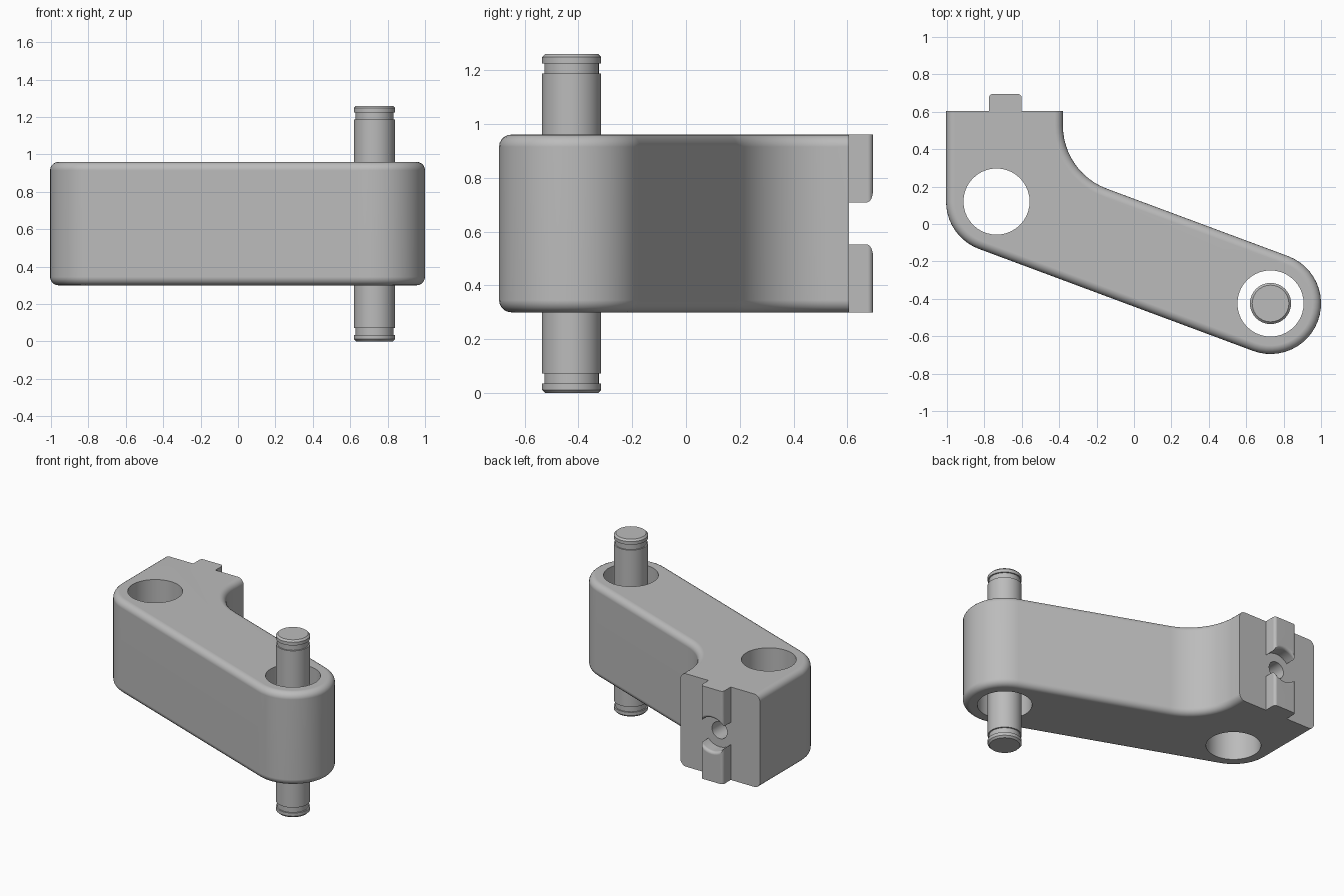
import bpy, bmesh, math
from mathutils import Vector

if "Cube" in bpy.data.objects:
    bpy.data.objects.remove(bpy.data.objects["Cube"], do_unlink=True)

grey = bpy.data.materials.new("machined grey")
grey.use_nodes = True
COLOUR = (0.5, 0.5, 0.5, 1)
grey.diffuse_color = COLOUR
grey.node_tree.nodes["Principled BSDF"].inputs["Base Color"].default_value = COLOUR

BOTTOM, TOP, BACK = 0.30, 0.96, 0.605
BORE, PIN = Vector((-0.735, 0.12)), Vector((0.73, -0.425))
ROUND, BORE_R = 0.27, 0.177


def make_object(name, bm):
    bmesh.ops.recalc_face_normals(bm, faces=bm.faces[:])
    mesh = bpy.data.meshes.new(name)
    bm.to_mesh(mesh)
    bm.free()
    mesh.materials.append(grey)
    obj = bpy.data.objects.new(name, mesh)
    bpy.context.collection.objects.link(obj)
    return obj


def arc(centre, radius, start, end, steps):
    angles = [start + (end - start) * i / steps for i in range(steps + 1)]
    return [(centre[0] + radius * math.cos(a), centre[1] + radius * math.sin(a)) for a in angles]


def prism(outline):
    bm = bmesh.new()
    face = bm.faces.new([bm.verts.new((x, y, BOTTOM)) for x, y in outline])
    result = bmesh.ops.extrude_face_region(bm, geom=[face], use_keep_orig=True)
    verts = [v for v in result["geom"] if isinstance(v, bmesh.types.BMVert)]
    bmesh.ops.translate(bm, verts=verts, vec=(0, 0, TOP - BOTTOM))
    return bm


def lathe(name, profile, steps=40):
    """Turn a (radius, height) profile around z."""
    bm = bmesh.new()
    verts = [bm.verts.new((r, 0, h)) for r, h in profile]
    edges = [bm.edges.new(pair) for pair in zip(verts, verts[1:])]
    bmesh.ops.spin(bm, geom=verts + edges, axis=(0, 0, 1), cent=(0, 0, 0),
                   angle=math.tau, steps=steps)
    bmesh.ops.remove_doubles(bm, verts=bm.verts[:], dist=0.0001)
    return make_object(name, bm)


def activate(obj):
    bpy.ops.object.select_all(action="DESELECT")
    obj.select_set(True)
    bpy.context.view_layer.objects.active = obj


def cut(obj, cutter):
    cutter.hide_render = True
    activate(obj)
    mod = obj.modifiers.new("cut", "BOOLEAN")
    mod.operation, mod.solver, mod.object = "DIFFERENCE", "EXACT", cutter
    bpy.ops.object.modifier_apply(modifier=mod.name)
    bpy.data.objects.remove(cutter, do_unlink=True)


def smooth(obj):
    activate(obj)
    bpy.ops.object.shade_smooth_by_angle(angle=math.radians(32))
    obj.modifiers.new("weighted normals", "WEIGHTED_NORMAL").keep_sharp = True


# Arm outline: square back end, two rounded bosses and a concave inner corner
slope = math.atan2(PIN.y - BORE.y, PIN.x - BORE.x)
up = slope + math.pi / 2
normal = Vector((math.cos(up), math.sin(up)))
side_x, hollow = -0.38, 0.36
hollow_x = side_x + hollow
hollow_y = (normal.dot(PIN) + ROUND + hollow - normal.x * hollow_x) / normal.y
left_x = BORE.x - ROUND
outline = [(side_x, BACK), (left_x, BACK)]
outline += arc(BORE, ROUND, math.pi, up + math.pi, 10)
outline += arc(PIN, ROUND, up + math.pi, up + math.tau, 24)
outline += arc((hollow_x, hollow_y), hollow, up + math.pi, math.pi, 12)
bm = prism(outline)

# Round the rims, leaving the flat back end sharp
rims = []
for e in bm.edges:
    a, b = (v.co for v in e.verts)
    if abs(a.z - b.z) < 0.001 and min(a.y, b.y) < BACK - 0.001:
        rims.append(e)
bmesh.ops.bevel(bm, geom=rims, offset=0.045, segments=5, profile=0.5, affect="EDGES")
arm = make_object("arm", bm)

# Through bores and the blind hole in the back end
for centre in (BORE, PIN):
    cutter = lathe("bore_cutter", [(0, 0), (BORE_R, 0), (BORE_R, 1.3), (0, 1.3)])
    cutter.location = (centre.x, centre.y, 0)
    cut(arm, cutter)
KEY_X, KEY_Z, KEY_HALF = -0.688, 0.63, 0.0875
drill = lathe("drill_cutter", [(0, 0.36), (0.06, 0.36), (0.06, 0.8), (0, 0.8)], 28)
drill.rotation_euler.x = -math.pi / 2
drill.location = (KEY_X, 0, KEY_Z)
cut(arm, drill)
smooth(arm)

# Locating key on the back end, split by a round scoop with a flared rim
key_top, r = 0.695, 0.02
key_outline = [(KEY_X - KEY_HALF, BACK), (KEY_X + KEY_HALF, BACK)]
key_outline += arc((KEY_X + KEY_HALF - r, key_top - r), r, 0, math.pi / 2, 4)
key_outline += arc((KEY_X - KEY_HALF + r, key_top - r), r, math.pi / 2, math.pi, 4)
key = make_object("locating_key", prism(key_outline))
scoop_r = 0.118
flare = arc((scoop_r + r, key_top - r), r, math.pi, math.pi / 2, 4)
scoop = lathe("scoop_cutter", [(0, 0.5), (scoop_r, 0.5)] + flare
              + [(scoop_r + r, 0.8), (0, 0.8)])
scoop.rotation_euler.x = -math.pi / 2
scoop.location = (KEY_X, 0, KEY_Z)
cut(key, scoop)
smooth(key)

# Pin with chamfered ends and a retaining groove near each end
length, pin_r, groove_r = 1.26, 0.11, 0.101
half = [(0, 0), (pin_r - 0.012, 0), (pin_r, 0.012), (pin_r, 0.035),
        (groove_r, 0.035), (groove_r, 0.073), (pin_r, 0.073)]
pin = lathe("pin", half + [(rad, length - h) for rad, h in reversed(half)])
pin.location = (PIN.x, PIN.y, 0)
smooth(pin)
